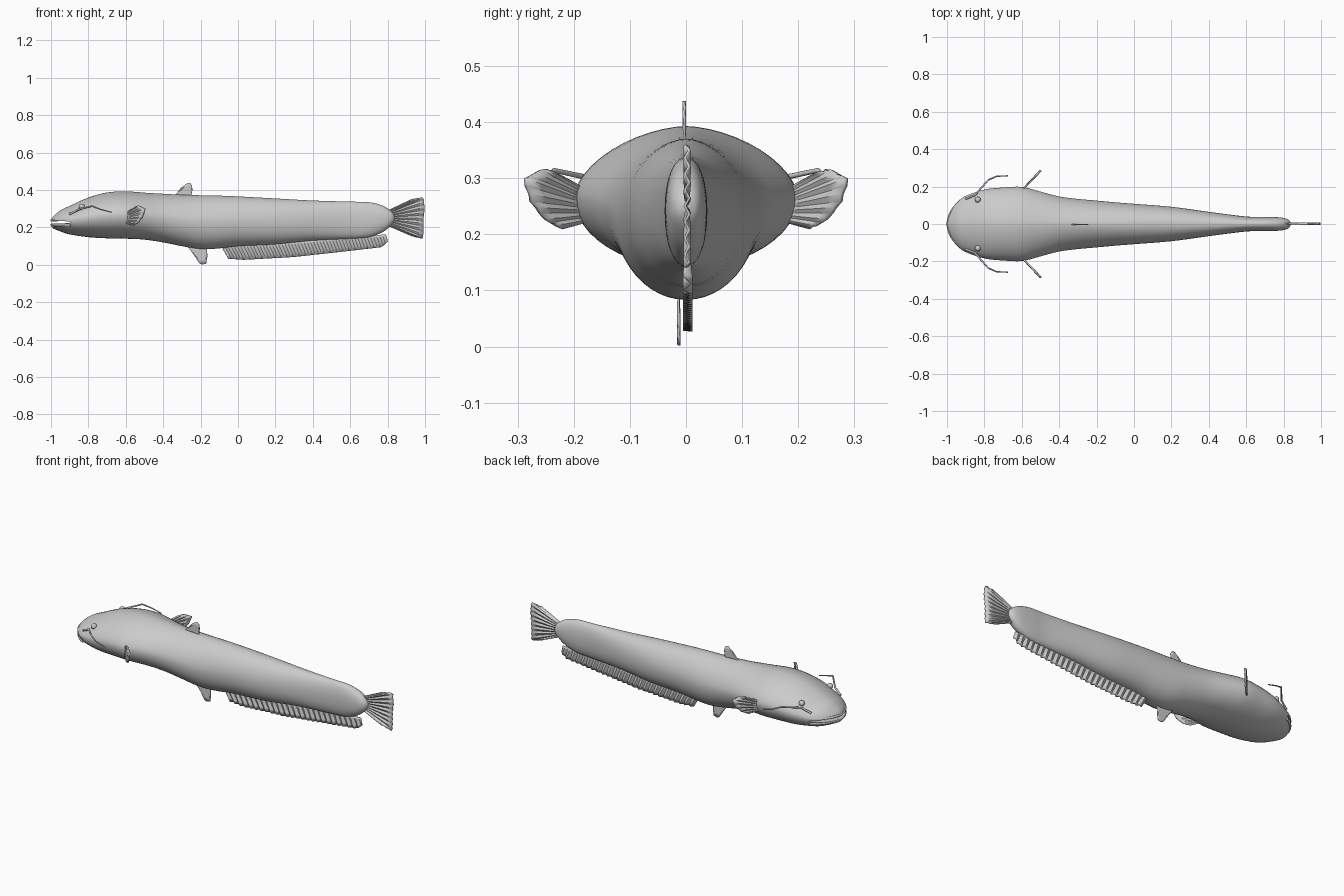
import bpy, math
from mathutils import Vector

if "Cube" in bpy.data.objects:
    bpy.data.objects.remove(bpy.data.objects["Cube"], do_unlink=True)

grey = bpy.data.materials.new("plain grey")
grey.use_nodes = True
GREY = (0.6, 0.6, 0.6, 1)
grey.diffuse_color = GREY
grey.node_tree.nodes["Principled BSDF"].inputs["Base Color"].default_value = GREY


def smooth(ob, angle=40):
    bpy.ops.object.select_all(action="DESELECT")
    ob.select_set(True)
    bpy.context.view_layer.objects.active = ob
    bpy.ops.object.shade_smooth_by_angle(angle=math.radians(angle))


def mesh_object(name, verts, faces):
    me = bpy.data.meshes.new(name)
    me.from_pydata(verts, [], faces)
    me.materials.append(grey)
    ob = bpy.data.objects.new(name, me)
    bpy.context.collection.objects.link(ob)
    return ob


def catmull(points, steps):
    """Smooth curve through rows of numbers."""
    pts = [Vector(p) for p in points]
    pts = [2 * pts[0] - pts[1]] + pts + [2 * pts[-1] - pts[-2]]
    out = []
    for a, b, c, d in zip(pts, pts[1:], pts[2:], pts[3:]):
        for i in range(steps):
            t = i / steps
            out.append(0.5 * (2 * b + (c - a) * t + (2 * a - 5 * b + 4 * c - d) * t ** 2
                              + (3 * b - a - 3 * c + d) * t ** 3))
    return out + [pts[-2]]


def along(points, t):
    """Point at fraction t of a polyline's length."""
    pts = [Vector(p) for p in points]
    lengths = [(b - a).length for a, b in zip(pts, pts[1:])]
    left = t * sum(lengths)
    for a, b, l in zip(pts, pts[1:], lengths):
        if left <= l:
            return a.lerp(b, left / l)
        left -= l
    return pts[-1]


def fin(name, root, tip, rays, ridge, thick, normal):
    """Pleated fin stretched between a root line and a tip line."""
    normal = Vector(normal).normalized()
    verts, rows = [], 4
    for i in range(rays + 1):
        a, b = along(root, i / rays), along(tip, i / rays)
        for j in range(rows + 1):
            s = j / rows
            wave = ridge * (1 if i % 2 else -1) * min(1, 0.3 + s)
            verts.append(a.lerp(b, s) + normal * wave)
    n = rows + 1
    faces = [(i * n + j, i * n + j + 1, i * n + n + j + 1, i * n + n + j)
             for i in range(rays) for j in range(rows)]
    ob = mesh_object(name, verts, faces)
    mod = ob.modifiers.new("thickness", "SOLIDIFY")
    mod.thickness, mod.offset = thick, 0
    smooth(ob, 25)
    return ob


def tube(name, points, radius, tip_scale=1.0):
    cu = bpy.data.curves.new(name, "CURVE")
    cu.dimensions = "3D"
    cu.bevel_depth, cu.bevel_resolution, cu.use_fill_caps = radius, 2, True
    sp = cu.splines.new("POLY")
    sp.points.add(len(points) - 1)
    for i, (p, q) in enumerate(zip(sp.points, points)):
        p.co = (*q, 1)
        p.radius = 1 + (tip_scale - 1) * i / (len(points) - 1)
    cu.materials.append(grey)
    ob = bpy.data.objects.new(name, cu)
    bpy.context.collection.objects.link(ob)
    return ob


# Body: station x, half width, bottom, top
stations = [
    (-1, .01, .21, .24), (-.99, .052, .196, .257), (-.97, .088, .187, .275),
    (-.94, .122, .175, .297), (-.9, .15, .163, .315), (-.8, .184, .148, .36),
    (-.7, .195, .142, .387), (-.6, .198, .14, .393), (-.5, .173, .135, .386),
    (-.4, .147, .12, .38), (-.3, .134, .1, .375), (-.2, .125, .084, .372),
    (-.1, .116, .088, .37), (0, .108, .1, .366), (.2, .092, .11, .355),
    (.4, .065, .13, .344), (.6, .04, .14, .338), (.7, .038, .148, .335),
    (.77, .036, .173, .318), (.81, .03, .203, .295), (.83, .02, .225, .275),
    (.838, .006, .242, .258)]
SIDES = 48
verts, faces = [], []
rings = catmull(stations, 4)
for x, w, low, high in rings:
    mid = (low + high) / 2
    tail = min(1, max(0, (x + .3) / .8))
    power = 1.7 + .5 * tail
    for k in range(SIDES):
        a = math.tau * k / SIDES
        c, s = math.cos(a), math.sin(a)
        e = 2 / (power if s > 0 else 2 + .2 * tail)
        verts.append((x, math.copysign(w * abs(c) ** e, c),
                      mid + math.copysign((high - low) / 2 * abs(s) ** e, s)))
for r in range(len(rings) - 1):
    for k in range(SIDES):
        m = (k + 1) % SIDES
        faces.append((r * SIDES + k, r * SIDES + SIDES + k,
                      r * SIDES + SIDES + m, r * SIDES + m))
faces.append(tuple(range(SIDES)))
faces.append(tuple(reversed(range(len(verts) - SIDES, len(verts)))))
body = mesh_object("body", verts, faces)

# Mouth slit cut out of the snout
bpy.ops.mesh.primitive_uv_sphere_add(segments=48, ring_count=24, location=(-1.03, 0, .228))
cutter = bpy.context.object
cutter.name = "mouth_cutter"
cutter.scale = (.16, .3, .009)
cutter.hide_render = True
cutter.data.materials.append(grey)
cut = body.modifiers.new("mouth", "BOOLEAN")
cut.object, cut.operation, cut.solver = cutter, "DIFFERENCE", "EXACT"
bpy.context.view_layer.objects.active = body
bpy.ops.object.modifier_apply(modifier="mouth")
bpy.data.objects.remove(cutter, do_unlink=True)
smooth(body)

# Lips follow the snout above and below the slit
for name, z, drop in (("upper_lip", .238, .004), ("lower_lip", .214, -.002)):
    side = [(x + .004, w - .006) for x, w, lo, hi in rings if x < -.88]
    path = [(x, y, z + drop * y / .15) for x, y in reversed(side)]
    path += [(x, -y, z + drop * y / .15) for x, y in side]
    tube(name, path, .007)

for sign, label in ((1, "left"), (-1, "right")):
    # Eyes
    bpy.ops.mesh.primitive_uv_sphere_add(segments=20, ring_count=12, radius=.016,
                                         location=(-.835, sign * .13, .31))
    eye = bpy.context.object
    eye.name = label + "_eye"
    eye.data.materials.append(grey)
    smooth(eye)
    # Whiskers
    whisker = [(-.9, .135, .272), (-.85, .155, .297), (-.78, .235, .314),
               (-.735, .255, .297), (-.675, .258, .281)]
    tube(label + "_whisker", [(x, sign * y, z) for x, y, z in whisker], .006, .5)
    # Pectoral fins lean back from the body
    lean = lambda pts: [(-.585 + (y - .195) * .95, sign * y, z) for y, z in pts]
    fin(label + "_pectoral_fin", lean([(.18, .222), (.18, .28)]),
        lean([(.222, .211), (.25, .225), (.275, .258), (.288, .3),
              (.275, .305), (.255, .317), (.238, .31)]),
        14, .002, .008, (1, -.95 * sign, 0))

# Fins on the centre line
flat = lambda pts, y: [(x, y, z) for x, z in pts]
fin("dorsal_fin", flat([(-.345, .365), (-.25, .365)], -.003),
    flat([(-.3, .415), (-.27, .438), (-.255, .438), (-.245, .42), (-.245, .4)], -.003),
    10, .001, .004, (0, 1, 0))
fin("pelvic_fin", flat([(-.27, .1), (-.165, .1)], -.013),
    flat([(-.225, .04), (-.205, .006), (-.19, .002), (-.17, .006), (-.165, .04)], -.013),
    10, .001, .004, (0, 1, 0))
fin("anal_fin", flat([(-.095, .11), (.2, .12), (.6, .155), (.79, .162)], .003),
    flat([(-.05, .033), (.03, .027), (.3, .042), (.6, .075), (.77, .095), (.8, .125)], .003),
    52, .006, .005, (0, 1, 0))
fin("tail_fin", flat([(.79, .285), (.79, .215)], .002),
    flat([(.93, .35), (.992, .36), (.998, .3), (.992, .25), (.99, .14), (.93, .155)], .002),
    24, .004, .005, (0, 1, 0))
